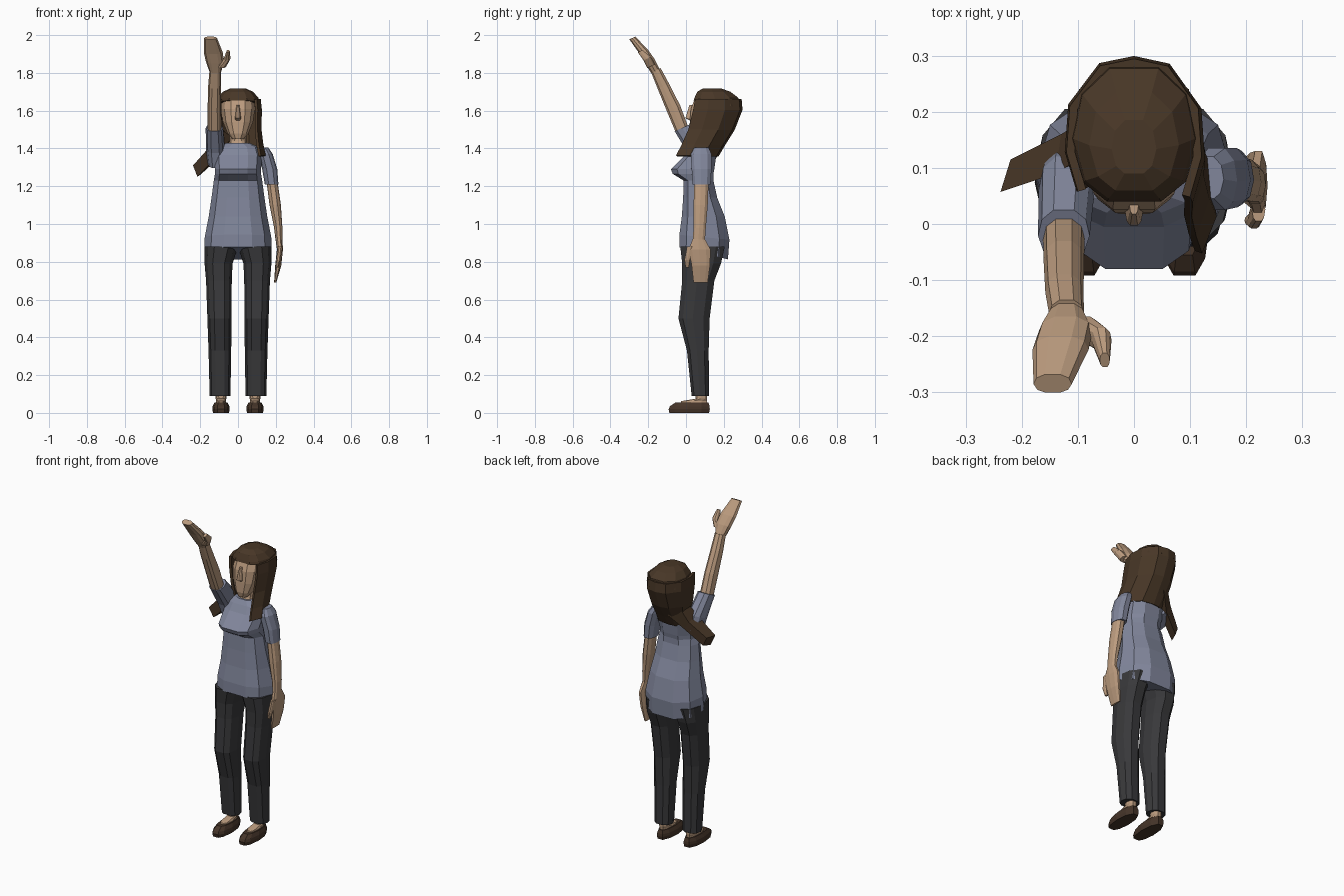
import bpy, bmesh


def material(name, rgb):
    m = bpy.data.materials.new(name)
    m.diffuse_color = (*rgb, 1)
    return m


SKIN = material("skin", (0.50, 0.33, 0.21))
SHIRT = material("shirt", (0.22, 0.24, 0.33))
TROUSERS = material("trousers", (0.04, 0.04, 0.043))
HAIR = material("hair", (0.065, 0.038, 0.02))
LEATHER = material("leather", (0.06, 0.035, 0.022))

# Half cross-section from front to back: (fraction of half width, fraction of depth)
SECTION = [(0.42, 0), (0.8, 0.14), (1, 0.46), (0.85, 0.8), (0.4, 1)]


def skin_rows(name, rows, mat, closed=True):
    """Bridge rows of points into a flat-shaded mesh."""
    bm = bmesh.new()
    vs = [[bm.verts.new(p) for p in row] for row in rows]
    n = len(vs[0])
    for a, b in zip(vs, vs[1:]):
        for i in range(n if closed else n - 1):
            j = (i + 1) % n
            bm.faces.new((a[i], a[j], b[j], b[i]))
    if closed:
        bm.faces.new(vs[0][::-1])
        bm.faces.new(vs[-1])
    bmesh.ops.recalc_face_normals(bm, faces=bm.faces)
    me = bpy.data.meshes.new(name)
    bm.to_mesh(me)
    bm.free()
    me.materials.append(mat)
    ob = bpy.data.objects.new(name, me)
    bpy.context.collection.objects.link(ob)
    return ob


def loft(name, rings, mat, slope=0, side=1):
    """Rings are (centre x, half width, front y, back y, z[, slope of z over y])."""
    rows = []
    for cx, hw, yf, yb, z, *s in rings:
        k = s[0] if s else slope
        half = [(hw * a, yf + (yb - yf) * t, z + k * (yb - yf) * (t - 0.5)) for a, t in SECTION]
        rows.append([(side * cx + x, y, h) for x, y, h in half] +
                    [(side * cx - x, y, h) for x, y, h in reversed(half)])
    return skin_rows(name, rows, mat)


# Shirt body with bust and flared hem
loft("shirt_body", [
    (0, .178, -.035, .222, .845, -.25), (0, .176, -.035, .23, .93, -.1),
    (0, .155, -.022, .205, 1.04), (0, .14, -.015, .165, 1.14),
    (0, .128, -.012, .145, 1.23), (0, .122, -.07, .145, 1.265),
    (0, .122, -.08, .15, 1.29), (0, .128, -.005, .16, 1.365),
    (0, .115, .02, .15, 1.405), (0, .06, .04, .135, 1.43)], SHIRT)

# Sleeves: one hanging, one raised
loft("hanging_sleeve", [
    (.13, .03, .045, .12, 1.405), (.147, .037, .025, .135, 1.37),
    (.168, .04, .03, .135, 1.29), (.178, .036, .035, .13, 1.21)], SHIRT)
loft("raised_sleeve", [
    (-.115, .045, .04, .15, 1.32), (-.12, .05, .01, .12, 1.40),
    (-.125, .046, -.06, .025, 1.51)], SHIRT, slope=.45)

# Hanging arm and hand
loft("hanging_arm", [
    (.178, .029, .045, .12, 1.24), (.197, .03, .04, .115, 1.1),
    (.213, .022, .04, .105, .98), (.217, .018, .035, .1, .91)], SKIN)
loft("hanging_hand", [
    (.217, .018, .035, .1, .92), (.222, .016, .015, .13, .865),
    (.213, .016, .03, .127, .78), (.197, .006, .04, .115, .69)], SKIN)
loft("hanging_thumb", [
    (.222, .012, .005, .05, .88), (.214, .012, -.008, .022, .81),
    (.205, .008, -.002, .015, .77)], SKIN)

# Raised arm and hand
loft("raised_arm", [
    (-.125, .037, -.05, .015, 1.49), (-.125, .036, -.1, -.03, 1.61),
    (-.124, .034, -.15, -.09, 1.73), (-.12, .031, -.185, -.135, 1.815)], SKIN, slope=.45)
loft("raised_hand", [
    (-.12, .032, -.185, -.14, 1.81), (-.122, .048, -.215, -.165, 1.86),
    (-.131, .05, -.245, -.2, 1.91), (-.145, .034, -.3, -.268, 1.985)], SKIN, slope=.45)
loft("raised_thumb", [
    (-.088, .026, -.205, -.165, 1.835), (-.058, .018, -.225, -.185, 1.875),
    (-.052, .009, -.255, -.23, 1.915)], SKIN, slope=.45)

# Head, nose and neck
loft("head", [
    (0, .03, .025, .08, 1.45), (0, .055, .018, .14, 1.48),
    (0, .08, .02, .19, 1.54), (0, .09, .026, .23, 1.61),
    (0, .085, .045, .25, 1.66)], SKIN)
loft("nose", [
    (0, .016, .02, .05, 1.548), (0, .016, -.003, .05, 1.56),
    (0, .008, .018, .05, 1.63)], SKIN)
loft("neck", [
    (0, .055, .04, .135, 1.40), (0, .045, .055, .135, 1.44),
    (0, .045, .065, .16, 1.50)], SKIN)

# Hair cap over the skull
loft("hair_cap", [
    (0, .115, .04, .29, 1.635, -.15), (0, .108, .045, .277, 1.668),
    (0, .08, .06, .235, 1.7), (0, .04, .09, .185, 1.718)], HAIR)

# Hair curtain round sides and back: (x right, x left, front y right, front y left, back y, z)
CURTAIN = [(.113, .113, .06, .05, .287, 1.66), (.116, .119, .06, .04, .292, 1.605),
           (.105, .117, .065, .015, .25, 1.5), (.09, .127, .07, -.02, .2, 1.42),
           (.07, .14, .09, -.05, .165, 1.36)]
rows = []
for xr, xl, fr, fl, yb, z in CURTAIN:
    cols = [(.82, 0), (1, .3), (.95, .65), (.5, .95)]
    rows.append([(xl * a, fl + (yb - fl) * t, z) for a, t in cols] + [(0, yb, z)] +
                [(-xr * a, fr + (yb - fr) * t, z) for a, t in reversed(cols)])
curtain = skin_rows("hair_curtain", rows, HAIR, closed=False)
thick = curtain.modifiers.new("thickness", "SOLIDIFY")
thick.thickness = .015
thick.offset = 0

# Lock of hair swung out over the shoulder
skin_rows("hair_lock", [
    [(-.03, .18, 1.46), (-.03, .22, 1.44), (-.08, .19, 1.50), (-.09, .12, 1.50)],
    [(-.11, .10, 1.36), (-.10, .16, 1.35), (-.13, .16, 1.40), (-.14, .09, 1.42)],
    [(-.215, .07, 1.25), (-.20, .12, 1.26), (-.22, .115, 1.31), (-.238, .057, 1.31)]], HAIR)

# Legs, feet and shoes, mirrored
for side, label in ((-1, "right"), (1, "left")):
    loft(label + "_trouser_leg", [
        (.095, .055, .03, .122, .09), (.096, .06, .005, .12, .33),
        (.098, .064, -.04, .125, .5), (.101, .068, -.02, .15, .7),
        (.103, .074, -.02, .185, .79), (.088, .088, -.03, .205, .88)],
        TROUSERS, side=side)
    loft(label + "_foot", [
        (.09, .028, -.03, .11, .05), (.09, .026, -.025, .11, .062),
        (.09, .028, .05, .112, .075), (.09, .03, .05, .112, .12)], SKIN, side=side)
    loft(label + "_shoe", [
        (.09, .042, -.088, .122, 0), (.09, .046, -.092, .126, .02),
        (.09, .044, -.085, .125, .035), (.09, .034, -.055, .118, .056)],
        LEATHER, side=side)
